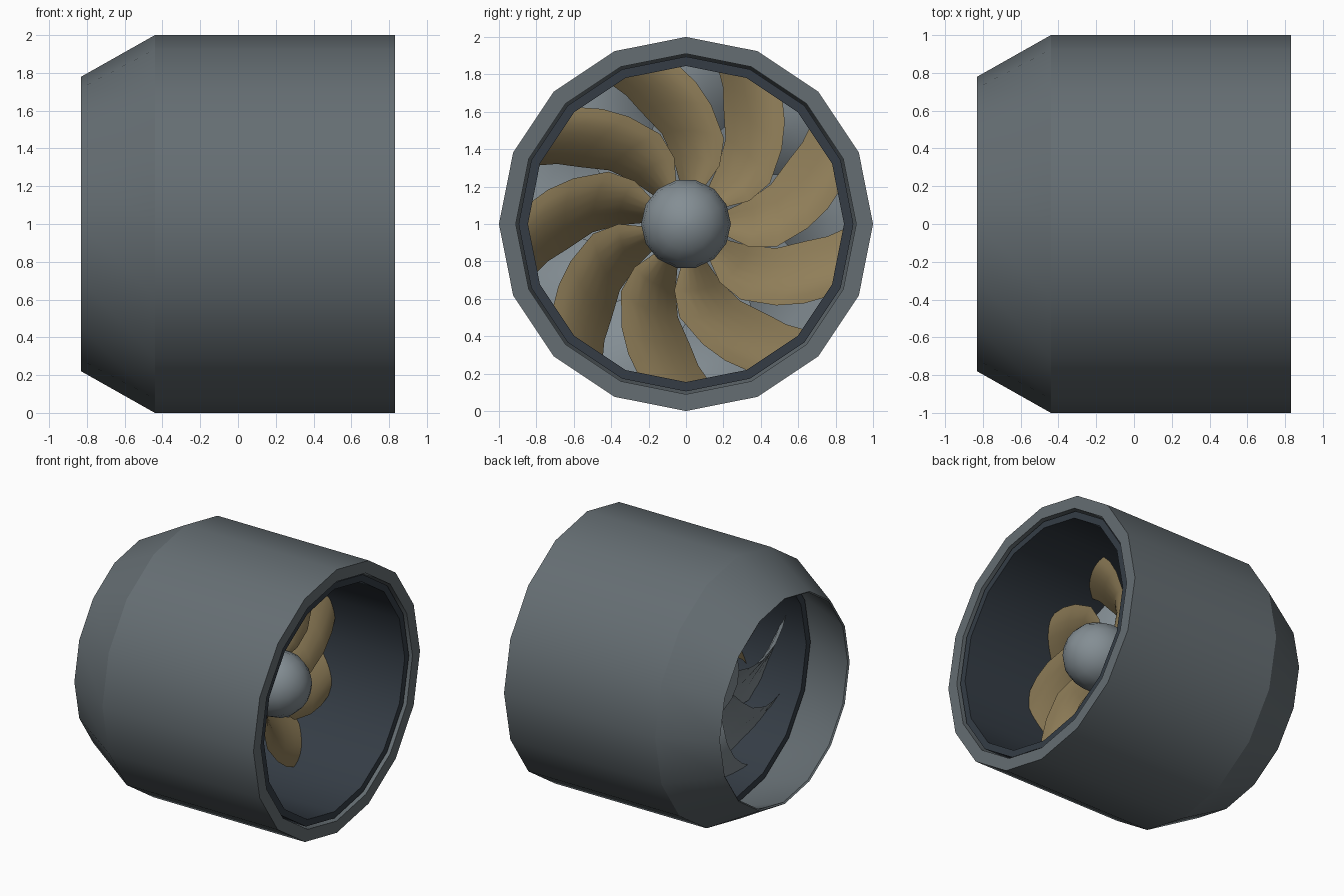
import bpy, bmesh
from math import sin, cos, pi, radians

if "Cube" in bpy.data.objects:
    bpy.data.objects.remove(bpy.data.objects["Cube"])


def material(name, rgb):
    m = bpy.data.materials.new(name)
    m.diffuse_color = (*rgb, 1)
    m.use_nodes = True
    m.node_tree.nodes["Principled BSDF"].inputs["Base Color"].default_value = m.diffuse_color
    return m


casing_grey = material("casing_grey", (0.13, 0.155, 0.17))
liner_dark = material("liner_dark", (0.035, 0.046, 0.06))
bronze = material("bronze", (0.28, 0.21, 0.10))
pale_grey = material("pale_grey", (0.23, 0.27, 0.295))


def finish(name, bm, mat, angle):
    bmesh.ops.remove_doubles(bm, verts=bm.verts, dist=1e-5)
    bmesh.ops.recalc_face_normals(bm, faces=bm.faces)
    me = bpy.data.meshes.new(name)
    bm.to_mesh(me)
    bm.free()
    ob = bpy.data.objects.new(name, me)
    bpy.context.collection.objects.link(ob)
    ob.data.materials.append(mat)
    ob.location.z = 1
    bpy.ops.object.select_all(action='DESELECT')
    ob.select_set(True)
    bpy.context.view_layer.objects.active = ob
    bpy.ops.object.shade_smooth_by_angle(angle=radians(angle))
    return ob


def lathe(name, profile, sides, mat, closed=True, angle=25):
    """Revolve (x, radius) points around the x axis."""
    bm = bmesh.new()
    rings = [[bm.verts.new((x, r * cos(2 * pi * i / sides), r * sin(2 * pi * i / sides)))
              for i in range(sides)] for x, r in profile]
    n = len(rings)
    for k in range(n if closed else n - 1):
        a, b = rings[k], rings[(k + 1) % n]
        for i in range(sides):
            j = (i + 1) % sides
            bm.faces.new((a[i], a[j], b[j], b[i]))
    if not closed:
        bm.faces.new(rings[0])
        bm.faces.new(rings[-1])
    return finish(name, bm, mat, angle)


def blade_ring(name, sections, count, mat, thick, steps=6):
    """Each section: radius, start angle, end angle, start x, end x."""
    bm = bmesh.new()
    for c in range(count):
        rows = []
        for r, a0, a1, x0, x1 in sections:
            loop = []
            chord = [(k / steps, 1) for k in range(steps + 1)]
            chord += [(k / steps, -1) for k in range(steps - 1, 0, -1)]
            for t, side in chord:
                a = radians(a0 + (a1 - a0) * t) + 2 * pi * c / count
                camber = 0.04 * sin(pi * t)
                h = side * thick * sin(pi * t) ** 0.6 if 0 < t < 1 else 0
                loop.append(bm.verts.new((x0 + (x1 - x0) * t + camber + h, r * cos(a), r * sin(a))))
            rows.append(loop)
        n = len(rows[0])
        for p, q in zip(rows, rows[1:]):
            for i in range(n):
                j = (i + 1) % n
                bm.faces.new((p[i], p[j], q[j], q[i]))
        bm.faces.new(rows[0])
        bm.faces.new(rows[-1])
    return finish(name, bm, mat, 40)


# outer casing with tapered rear and inner liner
lathe("outer_casing", [(-0.83, 0.78), (-0.44, 1), (0.83, 1), (0.83, 0.91),
                       (-0.44, 0.91), (-0.82, 0.77)], 16, casing_grey)
lathe("inner_liner", [(-0.42, 0.895), (0.81, 0.895), (0.81, 0.845), (-0.42, 0.845)], 16, liner_dark)

# hub with a domed nose
dome = [(0.33 + 0.24 * sin(radians(a)), 0.24 * cos(radians(a))) for a in (0, 18, 36, 54, 72, 86)]
lathe("hub", [(-0.28, 0.24)] + dome, 14, pale_grey, closed=False, angle=35)

# nine swept fan blades
blade_ring("fan_blades", [
    (0.21, 64, 98, 0.24, 0.06), (0.36, 60, 101, 0.26, 0.04), (0.50, 66, 105, 0.27, 0.03),
    (0.65, 78, 112, 0.27, 0.03), (0.76, 86, 115, 0.26, 0.04), (0.87, 94, 119, 0.24, 0.05)],
    9, bronze, 0.018)

# opposite-twist guide blades behind the fan
blade_ring("guide_blades", [
    (0.21, 62, 110, -0.26, -0.06), (0.36, 64, 114, -0.29, -0.05), (0.50, 62, 112, -0.30, -0.04),
    (0.65, 56, 104, -0.30, -0.04), (0.76, 50, 98, -0.29, -0.04), (0.87, 44, 92, -0.27, -0.05)],
    9, pale_grey, 0.018)
